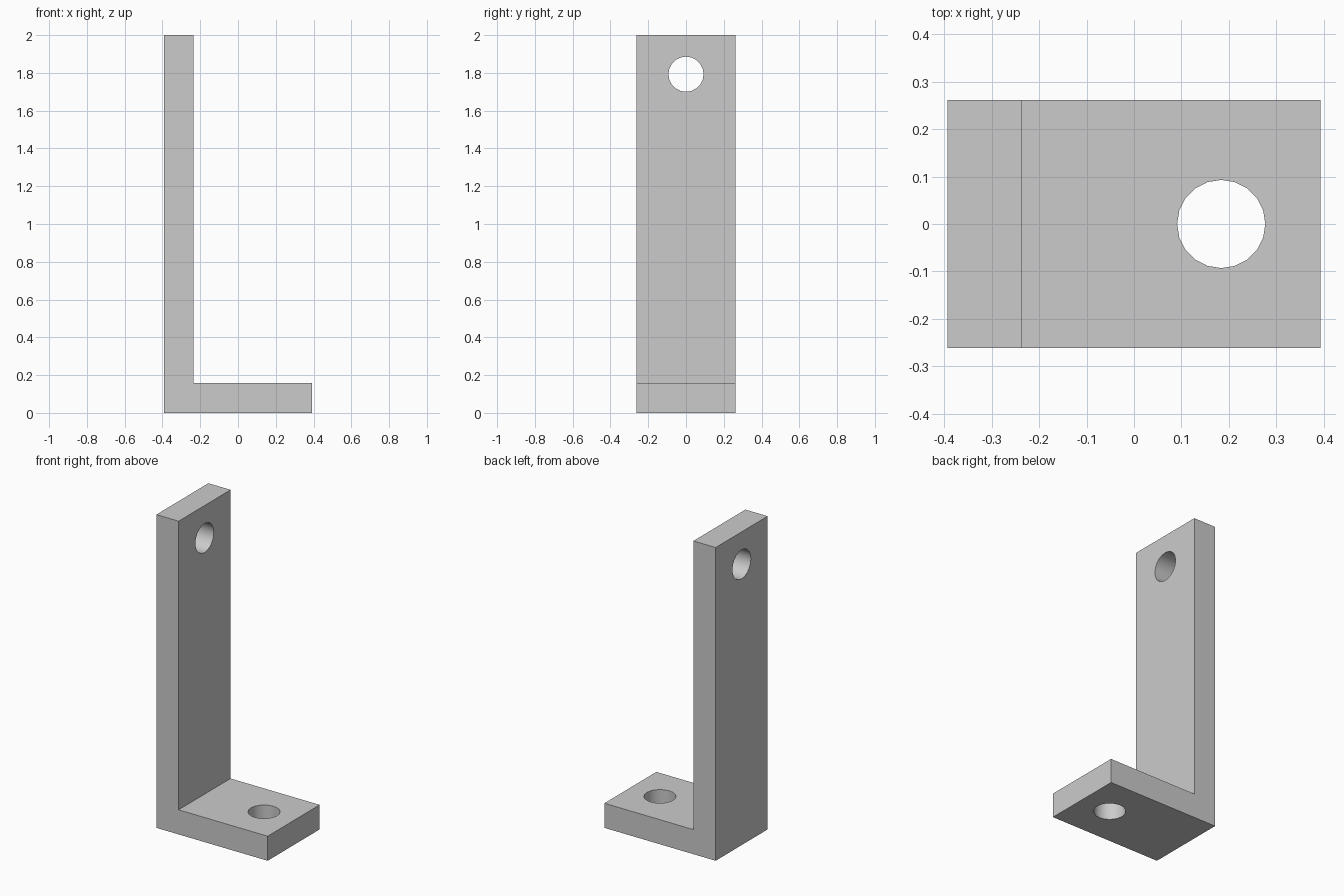
import bpy
import bmesh
from math import pi
from mathutils import Matrix

cube = bpy.data.objects.get("Cube")
if cube:
    bpy.data.objects.remove(cube, do_unlink=True)

HALF_X, HALF_Y, HEIGHT, THICK = 0.393, 0.262, 2.0, 0.157
HOLE_RADIUS, HOLE_SIDES = 0.093, 20

grey = bpy.data.materials.new("light_grey")
grey.use_nodes = True
colour = (0.6, 0.6, 0.6, 1)
grey.diffuse_color = colour
grey.node_tree.nodes["Principled BSDF"].inputs["Base Color"].default_value = colour


def make_object(name, bm):
    bmesh.ops.recalc_face_normals(bm, faces=bm.faces)
    mesh = bpy.data.meshes.new(name)
    bm.to_mesh(mesh)
    bm.free()
    mesh.materials.append(grey)
    obj = bpy.data.objects.new(name, mesh)
    bpy.context.collection.objects.link(obj)
    return obj


# L-shaped profile extruded across the width
inner = THICK - HALF_X
profile = [(-HALF_X, 0), (HALF_X, 0), (HALF_X, THICK),
           (inner, THICK), (inner, HEIGHT), (-HALF_X, HEIGHT)]
bm = bmesh.new()
face = bm.faces.new([bm.verts.new((x, -HALF_Y, z)) for x, z in profile])
side = bmesh.ops.extrude_face_region(bm, geom=[face])["geom"]
bmesh.ops.translate(bm, vec=(0, 2 * HALF_Y, 0),
                    verts=[v for v in side if isinstance(v, bmesh.types.BMVert)])
bracket = make_object("angle_bracket", bm)


# Round bolt holes through the foot and the upright
def drill(name, location, turn):
    bm = bmesh.new()
    bmesh.ops.create_cone(bm, cap_ends=True, segments=HOLE_SIDES,
                          radius1=HOLE_RADIUS, radius2=HOLE_RADIUS, depth=2 * THICK,
                          matrix=Matrix.Translation(location) @ Matrix.Rotation(turn, 4, "Y"))
    cutter = make_object(name, bm)
    cutter.hide_render = True
    cutter.hide_set(True)
    cut = bracket.modifiers.new(name, "BOOLEAN")
    cut.object = cutter
    cut.solver = "EXACT"


drill("foot_hole_cutter", (0.184, 0, THICK / 2), 0)
drill("upright_hole_cutter", (THICK / 2 - HALF_X, 0, 1.793), pi / 2)

# Smooth hole walls with crisp plate edges
bpy.ops.object.select_all(action="DESELECT")
bpy.context.view_layer.objects.active = bracket
bracket.select_set(True)
for modifier in list(bracket.modifiers):
    bpy.ops.object.modifier_apply(modifier=modifier.name)
bpy.ops.object.shade_smooth_by_angle()
